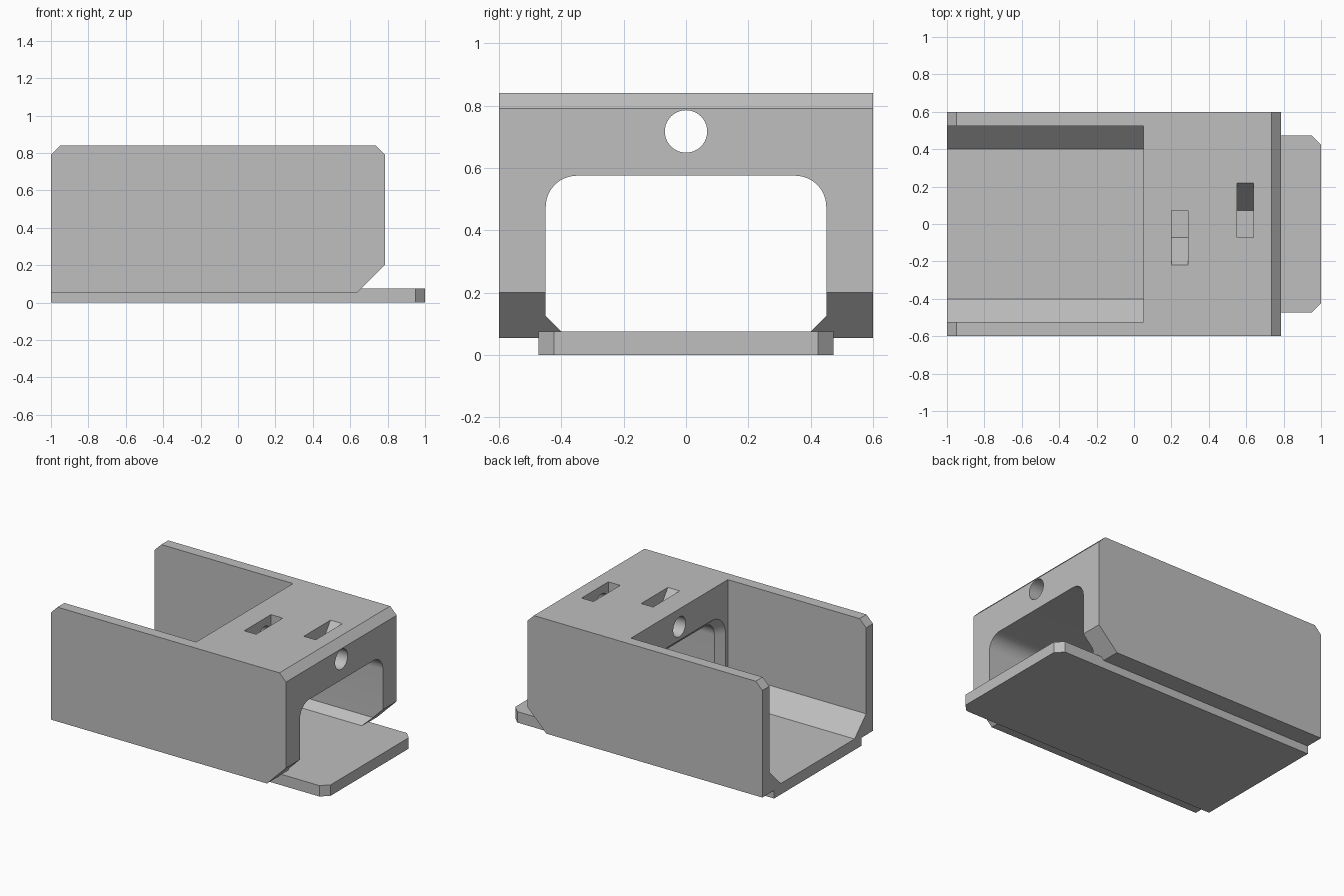
import bpy, bmesh, math

if "Cube" in bpy.data.objects:
    bpy.data.objects.remove(bpy.data.objects["Cube"], do_unlink=True)

grey = bpy.data.materials.new("plain_grey")
grey.use_nodes = True
colour = (0.52, 0.52, 0.52, 1)
grey.diffuse_color = colour
grey.node_tree.nodes["Principled BSDF"].inputs["Base Color"].default_value = colour


def loft(name, loops):
    """Closed solid through matching loops of 3D points."""
    bm = bmesh.new()
    rings = [[bm.verts.new(p) for p in loop] for loop in loops]
    n = len(rings[0])
    for a, b in zip(rings, rings[1:]):
        for i in range(n):
            j = (i + 1) % n
            bm.faces.new((a[i], a[j], b[j], b[i]))
    bm.faces.new(rings[0])
    bm.faces.new(rings[-1])
    bmesh.ops.remove_doubles(bm, verts=bm.verts, dist=0.0001)
    bmesh.ops.recalc_face_normals(bm, faces=bm.faces)
    mesh = bpy.data.meshes.new(name)
    bm.to_mesh(mesh)
    bm.free()
    mesh.materials.append(grey)
    ob = bpy.data.objects.new(name, mesh)
    bpy.context.collection.objects.link(ob)
    return ob


def along_x(name, profile, x0, x1):
    return loft(name, [[(x, y, z) for y, z in profile] for x in (x0, x1)])


def cut(target, cutter):
    mod = target.modifiers.new("cut", "BOOLEAN")
    mod.operation = "DIFFERENCE"
    mod.solver = "EXACT"
    mod.object = cutter
    bpy.ops.object.select_all(action="DESELECT")
    target.select_set(True)
    bpy.context.view_layer.objects.active = target
    bpy.ops.object.modifier_apply(modifier=mod.name)
    bpy.data.objects.remove(cutter, do_unlink=True)


def opening(x, half, radius=None):
    """Section of the inner space; radius rounds its top corners."""
    side = [(0.4, -0.05), (0.4, 0.075), (half, half - 0.325)]
    for i in range(13):
        a = math.pi / 2 * i / 12
        if radius:
            side.append((0.35 + radius * math.cos(a), 0.475 + radius * math.sin(a)))
        else:
            side.append((half, 1))
    return [(x, y, z) for y, z in side] + [(x, -y, z) for y, z in reversed(side)]


# Housing block with bevelled ends
outline = [(-1, 0.055), (0.64, 0.055), (0.785, 0.2), (0.785, 0.79),
           (0.735, 0.84), (-0.95, 0.84), (-1, 0.79)]
housing = loft("housing", [[(x, y, z) for x, z in outline] for y in (-0.6, 0.6)])

# Open bay leading through a flared mouth into the tunnel
cut(housing, loft("bay_cutter", [
    opening(-1.1, 0.525), opening(0.05, 0.525), opening(0.05, 0.5, 0.15),
    opening(0.1, 0.45, 0.1), opening(0.9, 0.45, 0.1)]))

# Round bore above the tunnel
circle = [(0.068 * math.cos(math.tau * i / 40), 0.717 + 0.068 * math.sin(math.tau * i / 40))
          for i in range(40)]
cut(housing, along_x("bore_cutter", circle, -0.1, 1))

# Two top slots with ramps on opposite sides
for x, side in ((0.2, -1), (0.55, 1)):
    ramp = [(-0.072, 0.645), (0.072, 0.645), (0.218, 0.84), (0.218, 0.95), (-0.072, 0.95)]
    cut(housing, along_x("slot_cutter", [(y * side, z) for y, z in ramp], x, x + 0.09))

# Merge leftover flat pieces
bm = bmesh.new()
bm.from_mesh(housing.data)
bmesh.ops.remove_doubles(bm, verts=bm.verts, dist=0.0001)
bmesh.ops.dissolve_limit(bm, angle_limit=0.01, verts=bm.verts, edges=bm.edges)
bm.to_mesh(housing.data)
bm.free()

# Base plate with clipped front corners
half_plate = [(-1, 0.473), (0.95, 0.473), (1, 0.423)]
plate = half_plate + [(x, -y) for x, y in reversed(half_plate)]
base = loft("base_plate", [[(x, y, z) for x, y in plate] for z in (0, 0.075)])

for ob in (housing, base):
    bpy.ops.object.select_all(action="DESELECT")
    ob.select_set(True)
    bpy.context.view_layer.objects.active = ob
    bpy.ops.object.shade_smooth_by_angle(angle=math.radians(30))
